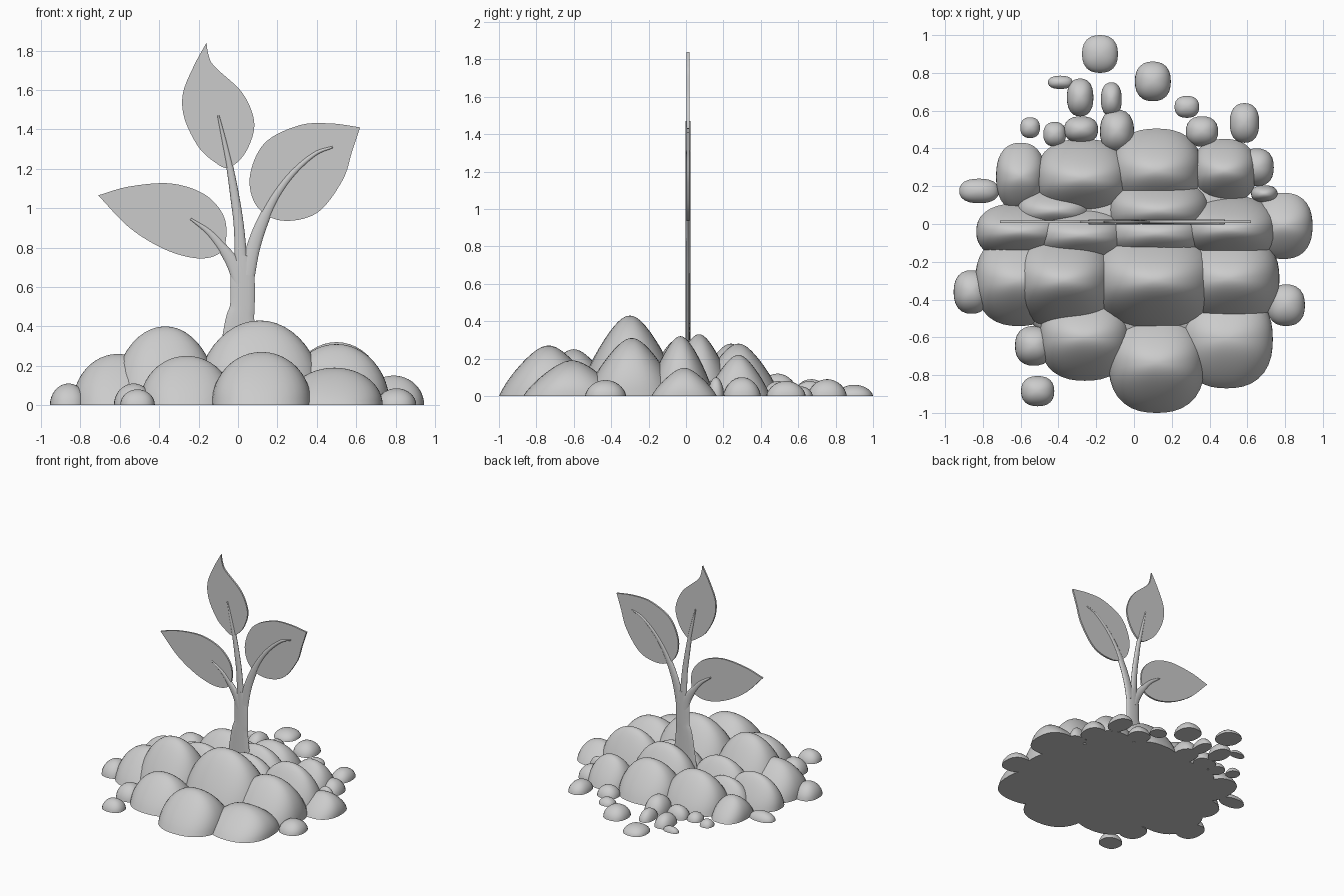
import bpy, bmesh, math
from mathutils import Vector

if "Cube" in bpy.data.objects:
    bpy.data.objects.remove(bpy.data.objects["Cube"])

PLANE_Y = 0.011  # the plant is a thin upright relief in this plane


def finish(bm, name, angle=40):
    bmesh.ops.recalc_face_normals(bm, faces=bm.faces)
    me = bpy.data.meshes.new(name)
    bm.to_mesh(me)
    bm.free()
    ob = bpy.data.objects.new(name, me)
    bpy.context.collection.objects.link(ob)
    bpy.ops.object.select_all(action='DESELECT')
    ob.select_set(True)
    bpy.context.view_layer.objects.active = ob
    bpy.ops.object.shade_smooth_by_angle(angle=math.radians(angle))
    return ob


def smooth_path(pts, steps=8):
    """Catmull-Rom curve through the points."""
    p = [Vector(q) for q in pts]
    p = [2 * p[0] - p[1]] + p + [2 * p[-1] - p[-2]]
    out = []
    for a, b, c, d in zip(p, p[1:], p[2:], p[3:]):
        for i in range(steps):
            t = i / steps
            out.append(0.5 * (2 * b + (c - a) * t + (2 * a - 5 * b + 4 * c - d) * t * t
                              + (3 * b - a - 3 * c + d) * t ** 3))
    return out + [p[-2]]


def rock(name, x, y, rx, ry, h, taper, segs=36, rings=12):
    """Flat-bottomed dome, pinched toward a ridge in y."""
    bm = bmesh.new()
    rows = []
    for j in range(rings):
        e = j / rings * math.pi / 2
        r, z = math.cos(e), math.sin(e)
        row = []
        for i in range(segs):
            a = 2 * math.pi * i / segs
            c, s = math.cos(a), math.sin(a)
            k = (abs(c) ** 2.4 + abs(s) ** 2.4) ** (-1 / 2.4)
            row.append(bm.verts.new((x + rx * r * c * k,
                                     y + ry * r * s * k * (1 - taper * z), h * z)))
        rows.append(row)
    top = bm.verts.new((x, y, h))
    for lo, hi in zip(rows, rows[1:]):
        for i in range(segs):
            n = (i + 1) % segs
            bm.faces.new((lo[i], lo[n], hi[n], hi[i]))
    for i in range(segs):
        bm.faces.new((rows[-1][i], rows[-1][(i + 1) % segs], top))
    bm.faces.new(rows[0][::-1])
    return finish(bm, name)


def leaf(name, outline, half=0.007):
    """Flat leaf; outline starts at the sharp tip."""
    pts = smooth_path(outline + [outline[0]])[:-1]
    bm = bmesh.new()
    face = bm.faces.new([bm.verts.new((p.x, PLANE_Y - half, p.y)) for p in pts])
    ext = bmesh.ops.extrude_face_region(bm, geom=[face])
    verts = [g for g in ext['geom'] if isinstance(g, bmesh.types.BMVert)]
    bmesh.ops.translate(bm, verts=verts, vec=(0, 2 * half, 0))
    return finish(bm, name)


def stalk(name, path, half=0.013, segs=12):
    """Flattened tapering tube; path points are x, z, half width."""
    pts = smooth_path(path)
    bm = bmesh.new()
    rows = []
    for i, p in enumerate(pts):
        d = pts[min(i + 1, len(pts) - 1)] - pts[max(i - 1, 0)]
        n = Vector((d.y, -d.x)).normalized()
        row = []
        for k in range(segs):
            a = 2 * math.pi * k / segs
            w = p.z * math.cos(a)
            row.append(bm.verts.new((p.x + n.x * w, PLANE_Y + half * math.sin(a), p.y + n.y * w)))
        rows.append(row)
    for lo, hi in zip(rows, rows[1:]):
        for k in range(segs):
            n = (k + 1) % segs
            bm.faces.new((lo[k], lo[n], hi[n], hi[k]))
    bm.faces.new(rows[0])
    bm.faces.new(rows[-1])
    return finish(bm, name, 60)


# Leaves
leaf("top_leaf", [(-.16, 1.84), (-.225, 1.72), (-.28, 1.58), (-.27, 1.45), (-.2, 1.31),
                  (-.12, 1.235), (-.05, 1.205), (.03, 1.27), (.08, 1.39), (.07, 1.49),
                  (.01, 1.6), (-.12, 1.72), (-.15, 1.78)])
leaf("right_leaf", [(.62, 1.41), (.47, 1.43), (.31, 1.42), (.135, 1.33), (.06, 1.16),
                    (.095, 1.01), (.22, .937), (.4, .975), (.53, 1.14), (.58, 1.29)])
leaf("left_leaf", [(-.71, 1.065), (-.55, 1.11), (-.34, 1.125), (-.17, 1.07), (-.075, .965),
                   (-.06, .85), (-.095, .77), (-.205, .745), (-.37, .79), (-.55, .9)])

# Trunk and branches that run on into the leaf veins
stalk("trunk", [(.0, .08, .12), (.008, .4, .078), (.022, .5, .063), (.023, .62, .062),
                (.022, .7, .055), (.022, .76, .035)])
stalk("middle_branch", [(.02, .66, .035), (.005, .9, .026), (-.015, 1.05, .023), (-.04, 1.2, .018),
                        (-.07, 1.34, .013), (-.1, 1.47, .006)])
stalk("right_branch", [(.05, .66, .036), (.075, .79, .035), (.12, .92, .03), (.19, 1.06, .022),
                       (.28, 1.18, .017), (.39, 1.275, .012), (.48, 1.31, .006)])
stalk("left_branch", [(.01, .62, .036), (-.02, .71, .035), (-.08, .8, .025),
                      (-.15, .88, .017), (-.24, .945, .006)])

# Large rocks: x, y, half width, half depth, height
rocks = [
    (-.26, -.60, .24, .23, .25), (.12, -.735, .255, .265, .27), (.49, -.61, .245, .26, .19),
    (-.61, -.30, .23, .24, .26), (-.37, -.30, .27, .26, .40), (.11, -.30, .33, .28, .43),
    (.50, -.29, .27, .25, .31), (-.60, -.04, .235, .15, .24), (-.28, -.06, .25, .17, .28),
    (.12, -.05, .27, .18, .30), (.50, -.03, .26, .18, .32), (.79, -.01, .155, .175, .15),
    (.13, .07, .27, .19, .33), (-.27, .24, .25, .21, .28), (.12, .28, .24, .225, .28),
    (.48, .28, .17, .17, .22), (-.60, .25, .13, .18, .16), (-.42, .07, .2, .13, .2),
]
for i, r in enumerate(rocks):
    rock(f"rock_{i + 1}", *r, taper=0.45)

# Low mound filling the gaps between rocks
rock("mound_core", 0, -.18, .66, .52, .13, 0)

# Small stones around the heap
stones = [
    (-.18, .90, .095, .10, .06), (.10, .755, .095, .105, .09), (.28, .62, .065, .058, .05),
    (.585, .535, .078, .105, .08), (.36, .49, .085, .08, .08), (-.55, .51, .052, .055, .05),
    (-.42, .475, .06, .065, .06), (-.28, .50, .09, .07, .09), (-.285, .67, .07, .10, .09),
    (-.39, .75, .065, .035, .04), (-.12, .66, .055, .09, .08), (-.09, .49, .09, .115, .12),
    (-.82, .175, .105, .065, .06), (.69, .16, .07, .045, .10), (.65, .30, .09, .10, .10),
    (.805, -.43, .10, .11, .085), (-.53, -.645, .10, .105, .11), (-.51, -.885, .088, .08, .08),
    (-.86, -.36, .095, .115, .11),
]
for i, s in enumerate(stones):
    rock(f"stone_{i + 1}", *s, taper=0.1, segs=24, rings=8)
